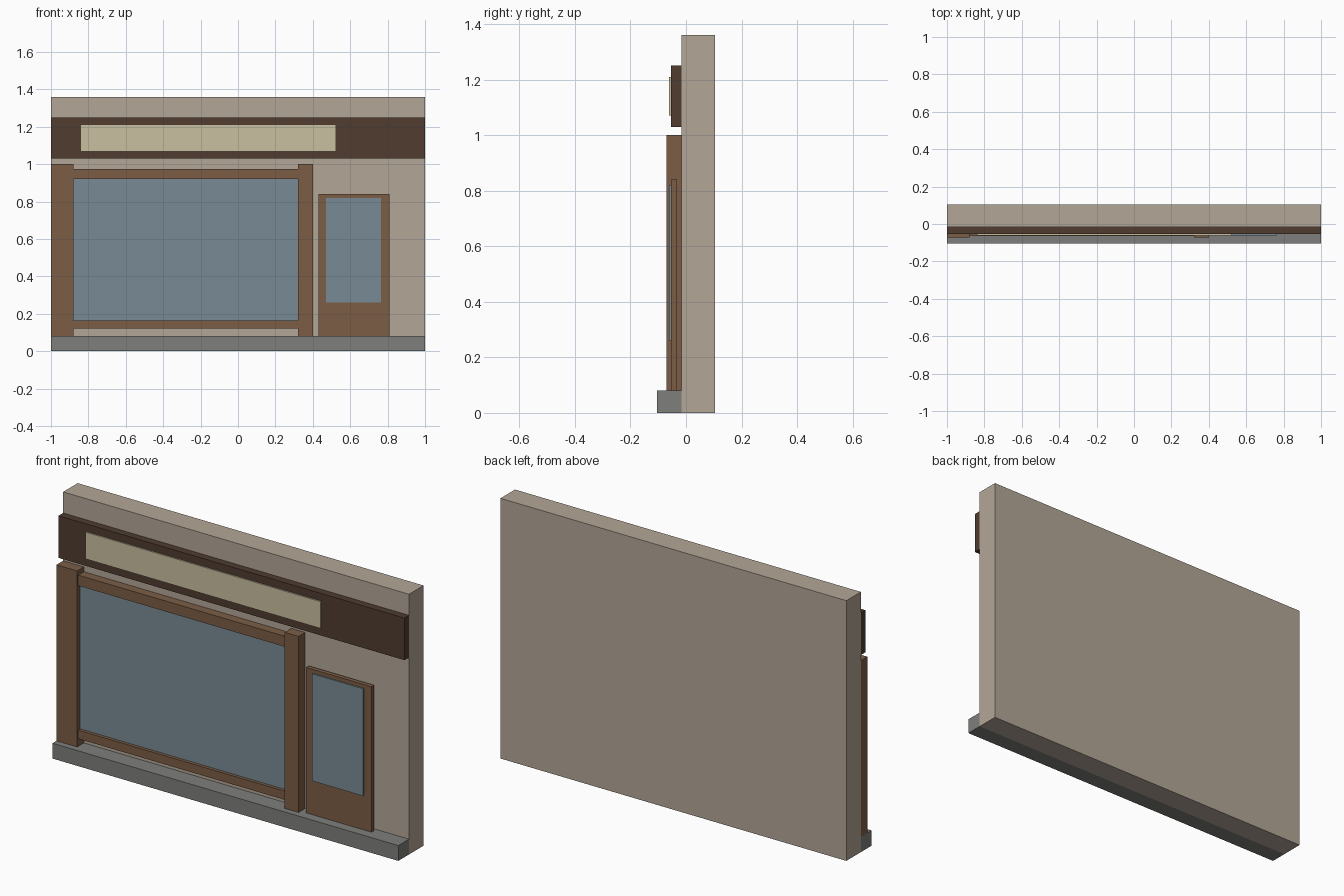
import bpy

if "Cube" in bpy.data.objects:
    bpy.data.objects.remove(bpy.data.objects["Cube"])


def material(name, rgb):
    m = bpy.data.materials.new(name)
    m.diffuse_color = (*rgb, 1.0)
    m.use_nodes = True
    m.node_tree.nodes["Principled BSDF"].inputs["Base Color"].default_value = m.diffuse_color
    return m


STONE = material("stone", (0.45, 0.38, 0.31))
GREY = material("plinth_grey", (0.21, 0.21, 0.20))
WOOD = material("wood", (0.20, 0.11, 0.06))
DARK = material("dark_wood", (0.08, 0.045, 0.03))
CREAM = material("cream", (0.58, 0.52, 0.35))
GLASS = material("glass", (0.19, 0.26, 0.30))


def box(name, x, y, z, mat):
    """Box from (min, max) ranges on each axis."""
    spans = (x, y, z)
    bpy.ops.mesh.primitive_cube_add(size=1, location=[(a + b) / 2 for a, b in spans])
    ob = bpy.context.object
    ob.name = name
    ob.scale = [b - a for a, b in spans]
    bpy.ops.object.transform_apply(location=False, rotation=False, scale=True)
    ob.data.materials.append(mat)
    return ob


WALL = -0.016   # front face of the wall
BASE = 0.08     # top of the plinth

# Wall and plinth
box("wall", (-1, 1), (WALL, 0.104), (0, 1.36), STONE)
box("plinth", (-1, 1), (-0.104, WALL), (0, BASE), GREY)

# Fascia board with blank sign panel
box("fascia", (-1, 1), (-0.054, WALL), (1.03, 1.25), DARK)
box("sign_panel", (-0.84, 0.52), (-0.061, -0.054), (1.07, 1.21), CREAM)

# Pilasters either side of the display window
for side, x in (("left", (-1, -0.88)), ("right", (0.32, 0.40))):
    box(f"pilaster_{side}", x, (-0.071, WALL), (BASE, 1.0), WOOD)

# Window rails and pane
for level, z in (("bottom", (0.12, 0.165)), ("top", (0.92, 0.975))):
    box(f"window_rail_{level}", (-0.88, 0.32), (-0.063, WALL), z, WOOD)
box("window_pane", (-0.88, 0.32), (-0.046, -0.03), (0.165, 0.92), GLASS)

# Door standing just proud of the wall, with its pane
box("door", (0.43, 0.81), (-0.054, -0.032), (BASE, 0.84), WOOD)
box("door_pane", (0.47, 0.765), (-0.061, -0.054), (0.26, 0.82), GLASS)
